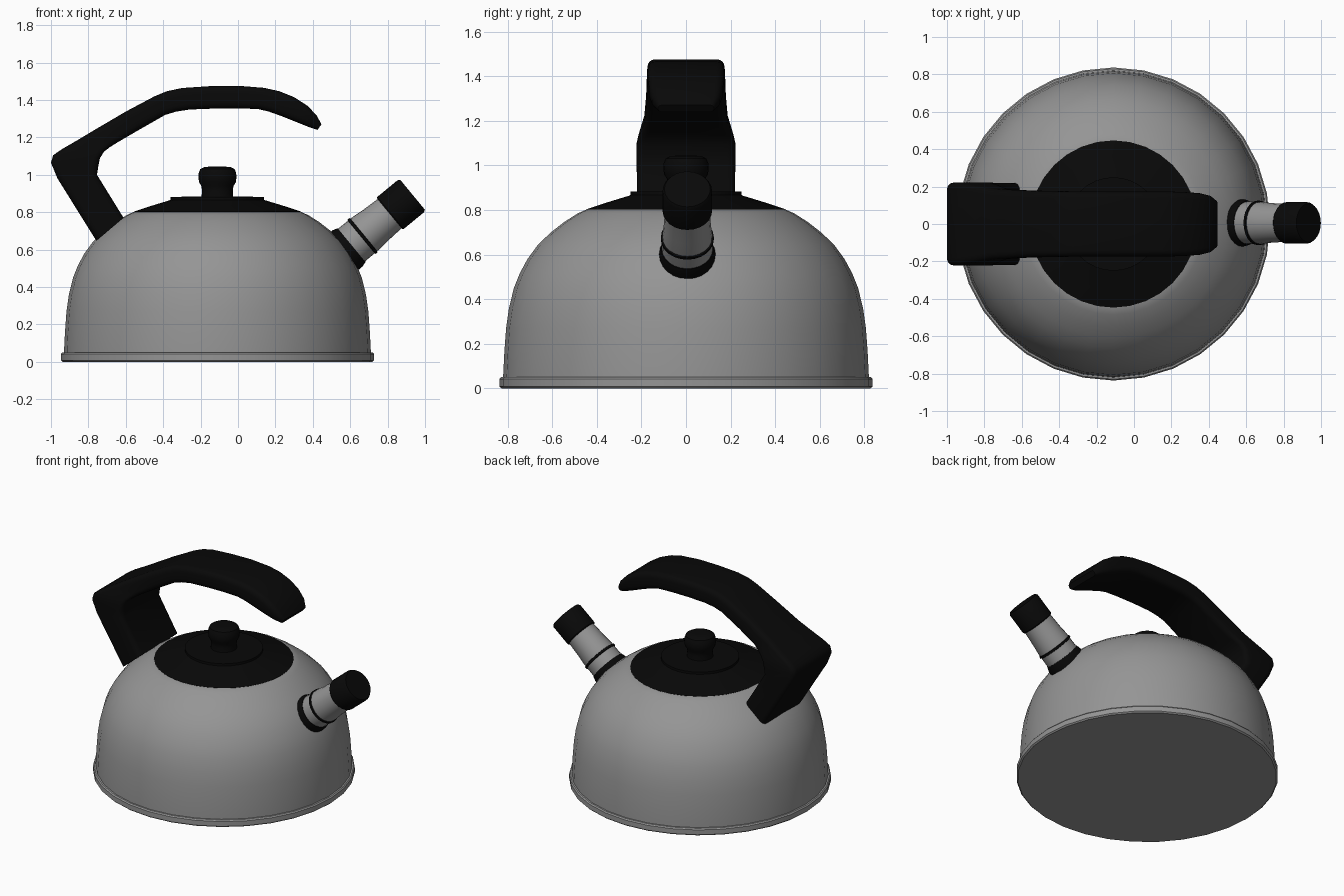
import bpy, bmesh
from math import sin, cos, pi, radians
from mathutils import Vector, Matrix

if "Cube" in bpy.data.objects:
    bpy.data.objects.remove(bpy.data.objects["Cube"])


def material(name, value):
    m = bpy.data.materials.new(name)
    m.diffuse_color = (value, value, value, 1)
    m.use_nodes = True
    m.node_tree.nodes["Principled BSDF"].inputs["Base Color"].default_value = m.diffuse_color
    return m


black = material("black", 0.0025)
steel = material("steel", 0.3)
CX = -0.11  # centre of the kettle body


def loft(name, rings, mat, angle=35):
    """Skin a list of closed rings of equal length and cap both ends."""
    bm = bmesh.new()
    loops = [[bm.verts.new(p) for p in ring] for ring in rings]
    n = len(loops[0])
    for a, b in zip(loops, loops[1:]):
        for i in range(n):
            j = (i + 1) % n
            bm.faces.new((a[i], a[j], b[j], b[i]))
    bm.faces.new(loops[0][::-1])
    bm.faces.new(loops[-1])
    bmesh.ops.recalc_face_normals(bm, faces=bm.faces)
    me = bpy.data.meshes.new(name)
    bm.to_mesh(me)
    bm.free()
    ob = bpy.data.objects.new(name, me)
    bpy.context.collection.objects.link(ob)
    me.materials.append(mat)
    bpy.ops.object.select_all(action='DESELECT')
    ob.select_set(True)
    bpy.context.view_layer.objects.active = ob
    bpy.ops.object.shade_smooth_by_angle(angle=radians(angle))
    return ob


def lathe(name, profile, matrix, mat, sides=32):
    """Revolve (radius, height) pairs about the local z axis."""
    rings = [[matrix @ Vector((r * cos(2 * pi * i / sides), r * sin(2 * pi * i / sides), z))
              for i in range(sides)] for r, z in profile]
    return loft(name, rings, mat)


# Body, base rim and lid share one upright axis
axis = Matrix.Translation((CX, 0, 0))
lathe("body", [(0.82, 0.03), (0.82, 0.06), (0.815, 0.16), (0.807, 0.27), (0.794, 0.36),
               (0.772, 0.45), (0.746, 0.515), (0.711, 0.58), (0.665, 0.643), (0.608, 0.698),
               (0.545, 0.747), (0.485, 0.785), (0.444, 0.803)], axis, steel)
lathe("base_rim", [(0.828, 0), (0.837, 0.008), (0.837, 0.042), (0.83, 0.05), (0.8, 0.052)],
      axis, steel)
lathe("lid", [(0.447, 0.795), (0.447, 0.803), (0.36, 0.832), (0.255, 0.864), (0.25, 0.866),
              (0.25, 0.882), (0.08, 0.884)], axis, black)
lathe("lid_knob", [(0.085, 0.88), (0.082, 0.915), (0.086, 0.94), (0.098, 0.96), (0.102, 0.985),
                   (0.1, 1.01), (0.092, 1.03), (0.072, 1.041), (0.04, 1.044)], axis, black, 24)

# Spout, tilted towards +x
tilt = Matrix.Translation((0.58, 0.006, 0.602)) @ Matrix.Rotation(radians(90 - 39.5), 4, 'Y')
lathe("spout_collar", [(0.126, -0.06), (0.126, 0.005), (0.117, 0.035)], tilt, black, 24)
lathe("spout_tube", [(0.114, 0.0), (0.112, 0.14), (0.106, 0.2), (0.1, 0.32)], tilt, steel, 24)
lathe("spout_ring", [(0.11, 0.102), (0.119, 0.105), (0.119, 0.118), (0.11, 0.121)],
      tilt, black, 24)
lathe("spout_cap", [(0.106, 0.299), (0.111, 0.305), (0.111, 0.445), (0.103, 0.458)],
      tilt, black, 24)

# Handle: outer point, inner point (x, z) and half width of each section
sections = [
    ((-0.757, 0.647), (-0.612, 0.77), 0.219),
    ((-0.965, 0.98), (-0.754, 1.0), 0.221),
    ((-1.0, 1.065), (-0.747, 1.045), 0.221),
    ((-0.988, 1.105), (-0.738, 1.09), 0.221),
    ((-0.94, 1.138), (-0.715, 1.125), 0.213),
    ((-0.85, 1.19), (-0.685, 1.148), 0.2),
    ((-0.767, 1.24), (-0.65, 1.17), 0.187),
    ((-0.6, 1.338), (-0.53, 1.24), 0.179),
    ((-0.446, 1.42), (-0.39, 1.32), 0.176),
    ((-0.38, 1.447), (-0.33, 1.338), 0.175),
    ((-0.3, 1.464), (-0.26, 1.349), 0.174),
    ((-0.15, 1.474), (-0.13, 1.354), 0.173),
    ((0.0, 1.476), (0.0, 1.355), 0.173),
    ((0.14, 1.465), (0.105, 1.352), 0.173),
    ((0.22, 1.447), (0.165, 1.338), 0.173),
    ((0.30, 1.415), (0.235, 1.313), 0.17),
    ((0.37, 1.37), (0.31, 1.283), 0.165),
    ((0.42, 1.319), (0.38, 1.255), 0.152),
    ((0.446, 1.27), (0.425, 1.24), 0.125),
]


def rounded_section(outer, inner, w):
    """Rounded rectangle between the outer and inner points, 2w wide in y."""
    o, i = Vector((outer[0], 0, outer[1])), Vector((inner[0], 0, inner[1]))
    mid, half = (o + i) / 2, (o - i).length / 2
    up = (o - i).normalized()
    r = min(0.035, half * 0.8)
    pts = []
    for k, (sy, su) in enumerate(((1, 1), (-1, 1), (-1, -1), (1, -1))):
        for s in range(5):
            a = pi / 2 * (k + s / 4)
            y = sy * (w - r) + r * cos(a)
            u = su * (half - r) + r * sin(a)
            pts.append(mid + up * u + Vector((0, y, 0)))
    return pts


loft("handle", [rounded_section(*s) for s in sections], black, 50)
